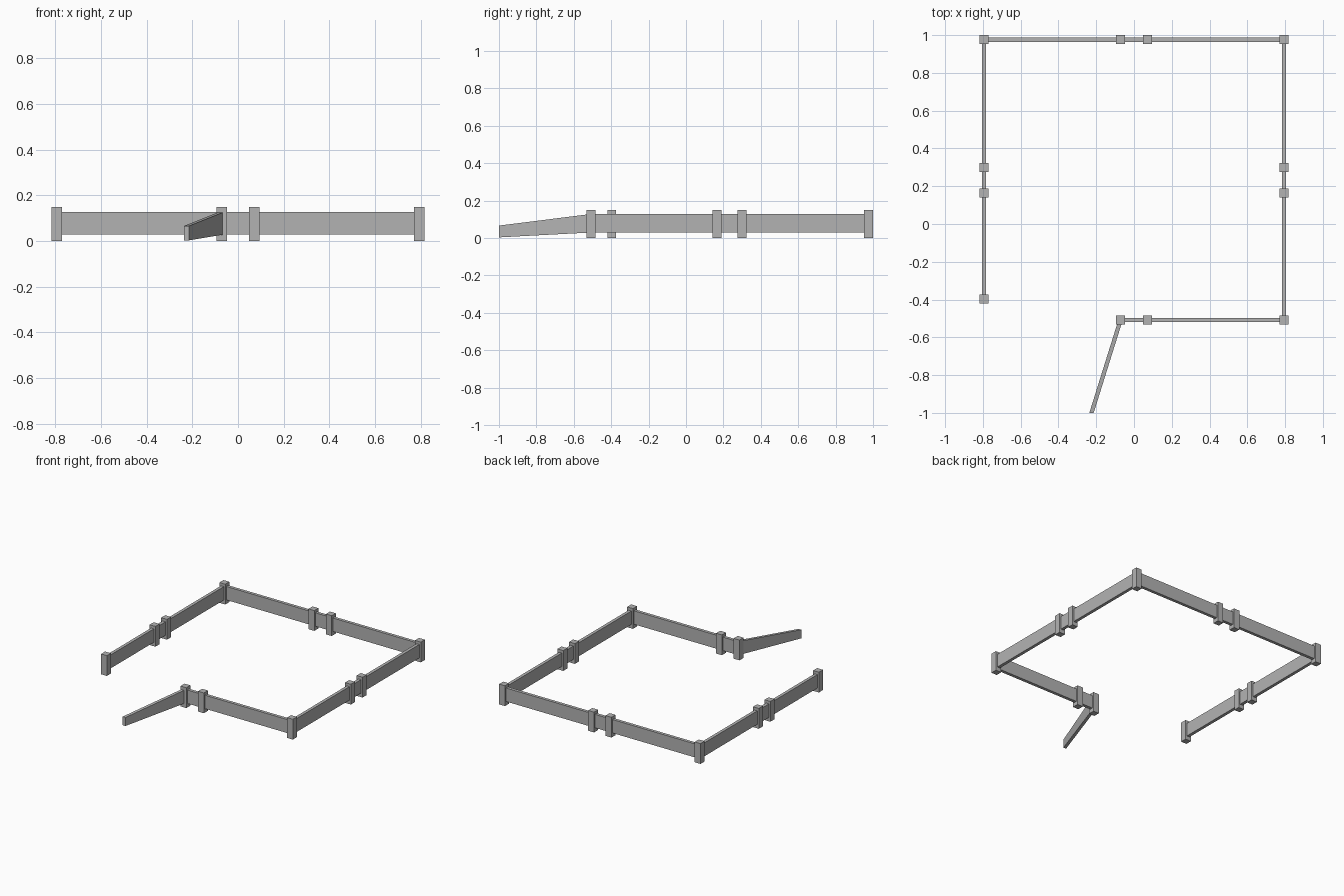
import bpy
import bmesh
from mathutils import Vector

cube = bpy.data.objects.get("Cube")
if cube:
    bpy.data.objects.remove(cube, do_unlink=True)

stone = bpy.data.materials.new("grey stone")
stone.use_nodes = True
colour = (0.45, 0.45, 0.45, 1)
stone.diffuse_color = colour
stone.node_tree.nodes["Principled BSDF"].inputs["Base Color"].default_value = colour

SIDE, BACK, FRONT = 0.794, 0.976, -0.508
POST, POST_H = 0.047, 0.149
RAIL, LOW, HIGH = 0.023, 0.029, 0.128


def finish(name, bm):
    bmesh.ops.recalc_face_normals(bm, faces=bm.faces)
    mesh = bpy.data.meshes.new(name)
    bm.to_mesh(mesh)
    bm.free()
    mesh.materials.append(stone)
    bpy.context.collection.objects.link(bpy.data.objects.new(name, mesh))


def box(name, low, high):
    bm = bmesh.new()
    bmesh.ops.create_cube(bm, size=1)
    low, high = Vector(low), Vector(high)
    for v in bm.verts:
        v.co = (low + high) / 2 + v.co * (high - low)
    finish(name, bm)


def post(name, x, y):
    h = POST / 2
    box(name, (x - h, y - h, 0), (x + h, y + h, POST_H))


def wall(name, start, end, posts_at):
    """Straight panel with posts at fractional positions given in its own axis."""
    axis = 0 if start[1] == end[1] else 1
    r = RAIL / 2
    low, high = list(start), list(end)
    low[1 - axis] -= r
    high[1 - axis] += r
    box(name + "_panel", (*low, LOW), (*high, HIGH))
    for i, p in enumerate(posts_at):
        xy = list(start)
        xy[axis] = p
        post(f"{name}_post_{i + 1}", *xy)


# Straight walls, each with its corner and middle posts
wall("back_wall", (-SIDE, BACK), (SIDE, BACK), (-SIDE, -0.071, 0.071, SIDE))
wall("left_wall", (SIDE, FRONT), (SIDE, BACK), (0.165, 0.3))
wall("right_wall", (-SIDE, -0.397), (-SIDE, BACK), (-0.397, 0.165, 0.3))
wall("front_wall", (-0.071, FRONT), (SIDE, FRONT), (-0.071, 0.071, SIDE))

# Sloping, tapering wing wall beside the entrance
bm = bmesh.new()
rings = []
for x, y, z0, z1 in ((-0.071, FRONT, LOW, HIGH), (-0.225, -1.0, 0.003, 0.066)):
    w = RAIL / 2
    rings.append([bm.verts.new(p) for p in
                  ((x - w, y, z0), (x + w, y, z0), (x + w, y, z1), (x - w, y, z1))])
a, b = rings
bm.faces.new(a)
bm.faces.new(b[::-1])
for i in range(4):
    j = (i + 1) % 4
    bm.faces.new((a[i], b[i], b[j], a[j]))
finish("entrance_wing_wall", bm)
